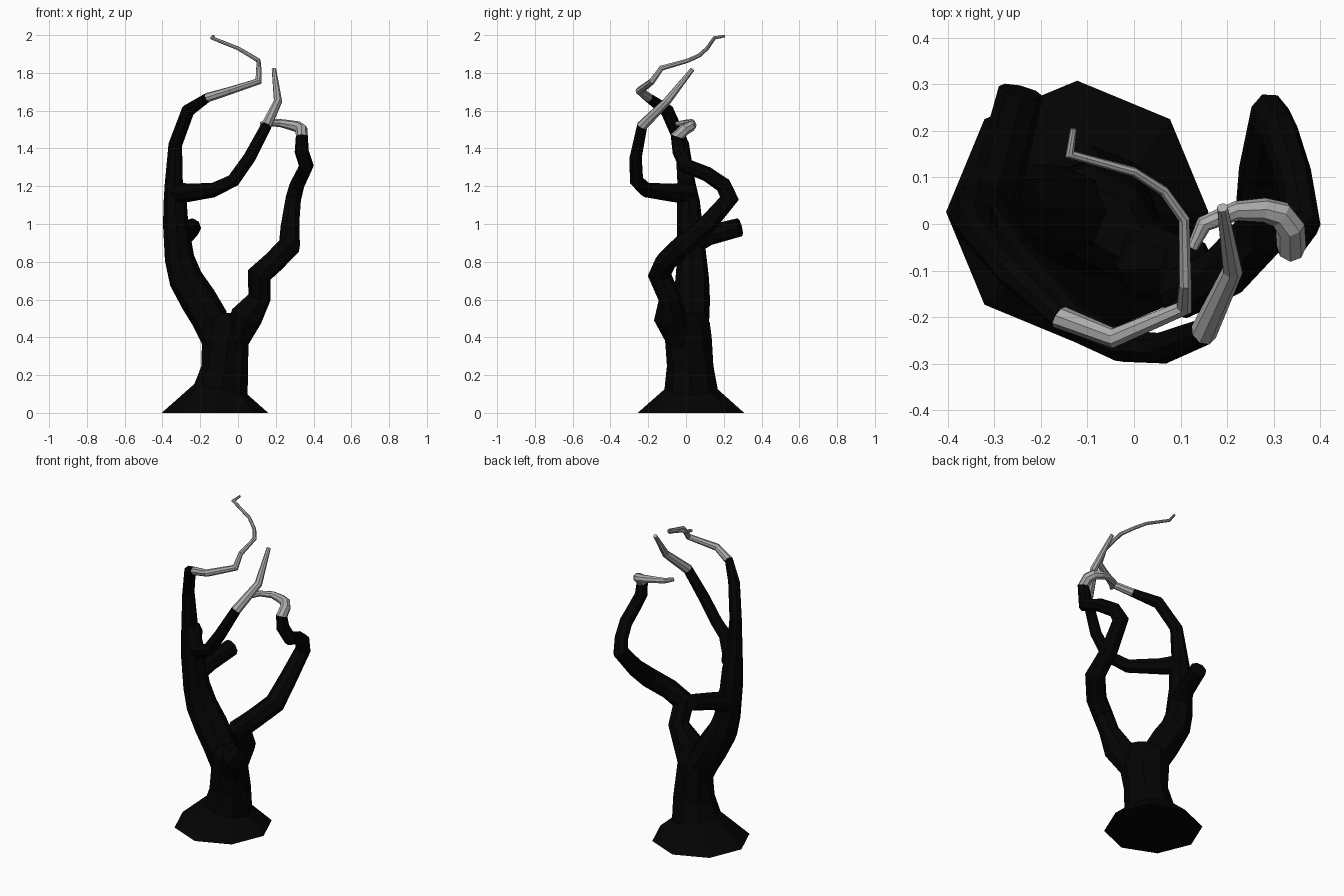
import bpy, bmesh, math
from mathutils import Vector

cube = bpy.data.objects.get("Cube")
if cube:
    bpy.data.objects.remove(cube, do_unlink=True)

SIDES = 8


def material(name, value):
    m = bpy.data.materials.new(name)
    m.use_nodes = True
    colour = (value, value, value, 1)
    m.diffuse_color = colour
    bsdf = next(n for n in m.node_tree.nodes if n.type == 'BSDF_PRINCIPLED')
    bsdf.inputs["Base Color"].default_value = colour
    bsdf.inputs["Roughness"].default_value = 0.8
    return m


bark = material("charred black bark", 0.001)
bare = material("bare grey wood", 0.41)


def loft(name, rings, pale_from=None):
    """Skin a list of rings; segments from pale_from onward are bare wood."""
    bm = bmesh.new()
    loops = [[bm.verts.new(p) for p in ring] for ring in rings]
    for i, (a, b) in enumerate(zip(loops, loops[1:])):
        for k in range(SIDES):
            n = (k + 1) % SIDES
            f = bm.faces.new((a[k], a[n], b[n], b[k]))
            f.material_index = int(pale_from is not None and i >= pale_from)
    bm.faces.new(loops[0][::-1])
    bm.faces.new(loops[-1]).material_index = int(pale_from is not None)
    bmesh.ops.recalc_face_normals(bm, faces=bm.faces)
    mesh = bpy.data.meshes.new(name)
    bm.to_mesh(mesh)
    bm.free()
    mesh.materials.append(bark)
    mesh.materials.append(bare)
    obj = bpy.data.objects.new(name, mesh)
    bpy.context.collection.objects.link(obj)
    return obj


def circle(centre, u, v):
    angles = [2 * math.pi * k / SIDES for k in range(SIDES)]
    return [centre + u * math.cos(a) + v * math.sin(a) for a in angles]


def branch(name, path, pale_from=None):
    """Tapering, mitred tube along (x, y, z, radius) points."""
    pts = [Vector(p[:3]) for p in path]
    last = len(pts) - 1
    u = Vector((1, 0, 0))
    rings = []
    for i, p in enumerate(pts):
        before = (p - pts[i - 1]).normalized() if i else Vector()
        after = (pts[i + 1] - p).normalized() if i < last else Vector()
        t = (before + after).normalized()
        u = (u - t * u.dot(t)).normalized()
        r = path[i][3]
        ring = circle(p, u * r, t.cross(u) * r)
        if 0 < i < last:
            # widen across the bend so the tube keeps its thickness
            bend = (after - before).normalized()
            widen = 1 / max(t.dot(after), 0.7) - 1
            ring = [q + bend * (q - p).dot(bend) * widen for q in ring]
        rings.append(ring)
    return loft(name, rings, pale_from)


# Trunk with flared root, stretched toward the two limbs higher up:
# z, centre x, centre y, radius along the fork, radius across it, tilt
trunk = [
    (0, -.122, .026, .282, .282, 0),
    (.125, -.09, .027, .141, .141, .02),
    (.25, -.07, .022, .126, .12, 0),
    (.4, -.067, .012, .143, .105, 0),
    (.48, -.06, .002, .152, .095, 0),
    (.53, -.05, .0, .09, .055, 0),
]
along = Vector((1, -1, 0)).normalized()
across = Vector((1, 1, 0)).normalized()
loft("trunk", [circle(Vector((x, y, z)), along * a - Vector((0, 0, tilt)),
                      across * b - Vector((0, 0, tilt)))
               for z, x, y, a, b, tilt in trunk])

# Tall limb with its long twisting bare twig
branch("right_limb", [
    (-.1, .025, .36, .08), (-.15, .027, .5, .096), (-.21, .03, .6, .097),
    (-.277, .033, .71, .089), (-.31, .031, .82, .078), (-.33, .02, 1.0, .067),
    (-.333, .012, 1.12, .061), (-.34, .003, 1.21, .048), (-.332, -.02, 1.42, .036),
    (-.265, -.1, 1.6, .035), (-.16, -.2, 1.67, .025), (-.045, -.245, 1.705, .021),
    (.108, -.18, 1.755, .017), (.11, -.13, 1.825, .014), (.108, .01, 1.865, .012),
    (.065, .07, 1.892, .011), (0, .112, 1.93, .01), (-.138, .15, 1.985, .009),
    (-.13, .205, 1.995, .007),
], pale_from=10)

# Snapped stub at the back
branch("broken_stub", [
    (-.325, .02, .9, .07), (-.285, .12, .94, .053), (-.243, .285, .983, .049),
])

# Limb that splits off and sweeps round the front
branch("middle_limb", [
    (-.335, .02, 1.165, .06), (-.26, -.07, 1.165, .048), (-.13, -.21, 1.18, .039),
    (-.025, -.262, 1.23, .036), (.06, -.267, 1.35, .034), (.15, -.232, 1.52, .029),
    (.212, -.1, 1.65, .022), (.19, .035, 1.82, .012),
], pale_from=5)

# Crooked limb with its hooked bare twig
branch("left_limb", [
    (-.02, -.025, .36, .065), (.045, -.085, .51, .086), (.113, -.088, .61, .058),
    (.112, -.14, .73, .059), (.19, -.107, .8, .058), (.272, -.02, .885, .058),
    (.275, .11, .995, .051), (.293, .23, 1.135, .044), (.312, .198, 1.205, .041),
    (.342, .11, 1.265, .039), (.362, .0, 1.308, .038), (.337, -.035, 1.385, .037),
    (.338, -.047, 1.462, .032), (.336, -.008, 1.5, .031), (.315, .02, 1.515, .029),
    (.28, .03, 1.523, .026), (.22, .028, 1.535, .021), (.15, 0, 1.535, .017),
    (.125, -.052, 1.53, .012),
], pale_from=12)
